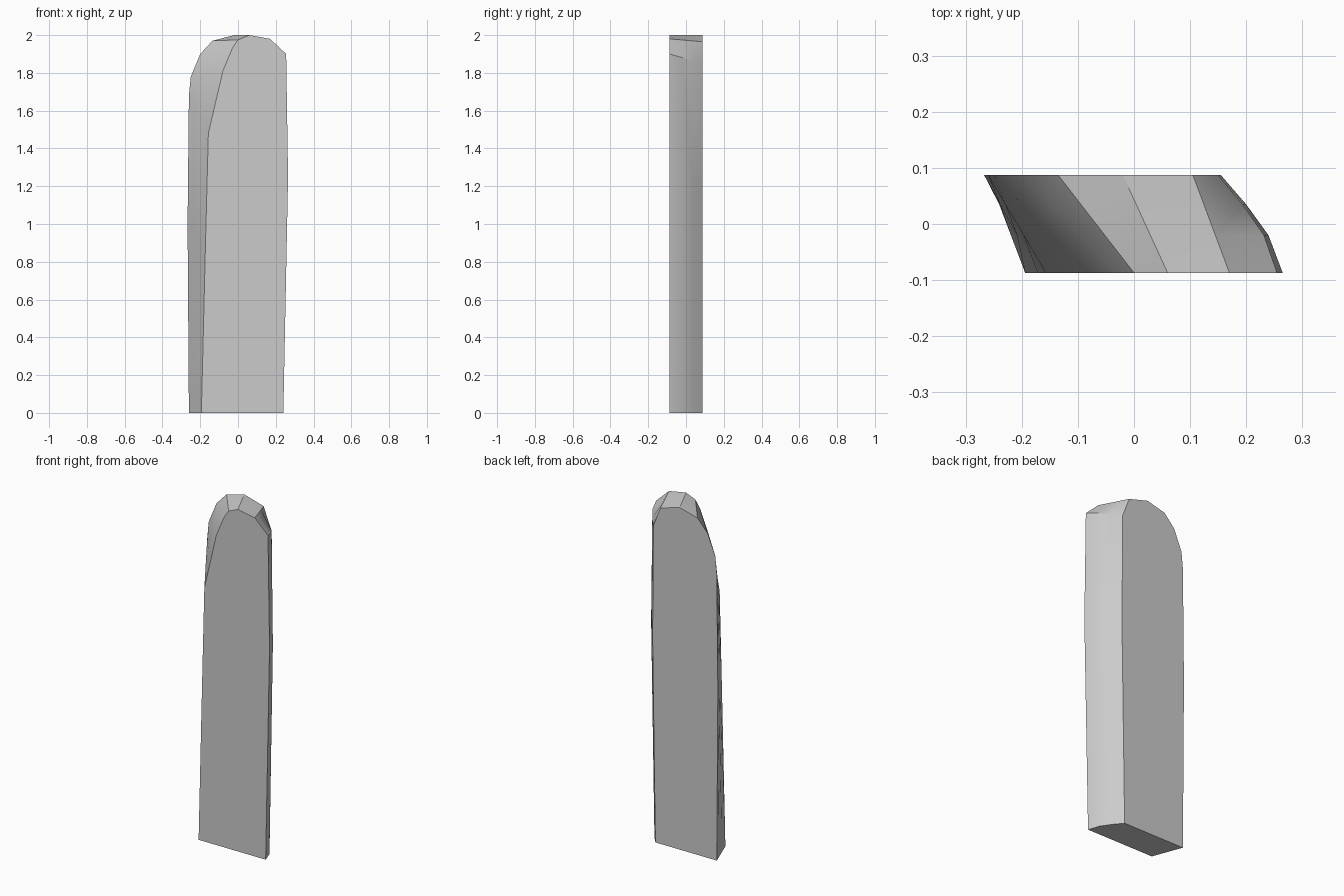
import bpy, bmesh, math

cube = bpy.data.objects.get("Cube")
if cube:
    bpy.data.objects.remove(cube, do_unlink=True)

# Matching outlines (x, z) of the front and back faces, left base round to right base
FRONT = [(-.194, 0), (-.172, .9), (-.157, 1.48), (-.08, 1.81), (-.03, 1.93), (0, 1.975),
         (.06, 2), (.17, 1.98), (.255, 1.9), (.265, 1.25), (.24, 0)]
BACK = [(-.26, 0), (-.267, 1), (-.26, 1.68), (-.25, 1.78), (-.2, 1.9), (-.135, 1.97),
        (-.02, 2), (.105, 1.965), (.15, 1.85), (.155, 1.2), (.137, 0)]
# Depth of each section and how far its right edge bulges outward
SECTIONS = [(-.087, 0), (-.02, .017), (.035, .012), (.087, 0)]


def material(name, color):
    mat = bpy.data.materials.new(name)
    mat.use_nodes = True
    mat.diffuse_color = color
    mat.node_tree.nodes["Principled BSDF"].inputs["Base Color"].default_value = color
    return mat


# Slanted slab lofted from the front outline to the back outline
bm = bmesh.new()
rings = []
y0, y1 = SECTIONS[0][0], SECTIONS[-1][0]
for y, bulge in SECTIONS:
    t = (y - y0) / (y1 - y0)
    ring = []
    for i, ((fx, fz), (bx, bz)) in enumerate(zip(FRONT, BACK)):
        out = bulge if i >= len(FRONT) - 3 else 0
        ring.append(bm.verts.new((fx + (bx - fx) * t + out, y, fz + (bz - fz) * t)))
    rings.append(ring)

n = len(FRONT)
for a, b in zip(rings, rings[1:]):
    for i in range(n - 1):
        bm.faces.new((a[i], a[i + 1], b[i + 1], b[i]))
bm.faces.new(rings[0])
bm.faces.new(rings[-1])
bm.faces.new([r[0] for r in rings] + [r[-1] for r in reversed(rings)])
bmesh.ops.recalc_face_normals(bm, faces=bm.faces)

mesh = bpy.data.meshes.new("slab")
bm.to_mesh(mesh)
bm.free()
slab = bpy.data.objects.new("slab", mesh)
bpy.context.collection.objects.link(slab)
mesh.materials.append(material("light grey", (.6, .6, .6, 1)))

# Smooth the sides while keeping the outline edges crisp
bpy.context.view_layer.objects.active = slab
slab.select_set(True)
bpy.ops.object.shade_smooth_by_angle(angle=math.radians(30))
